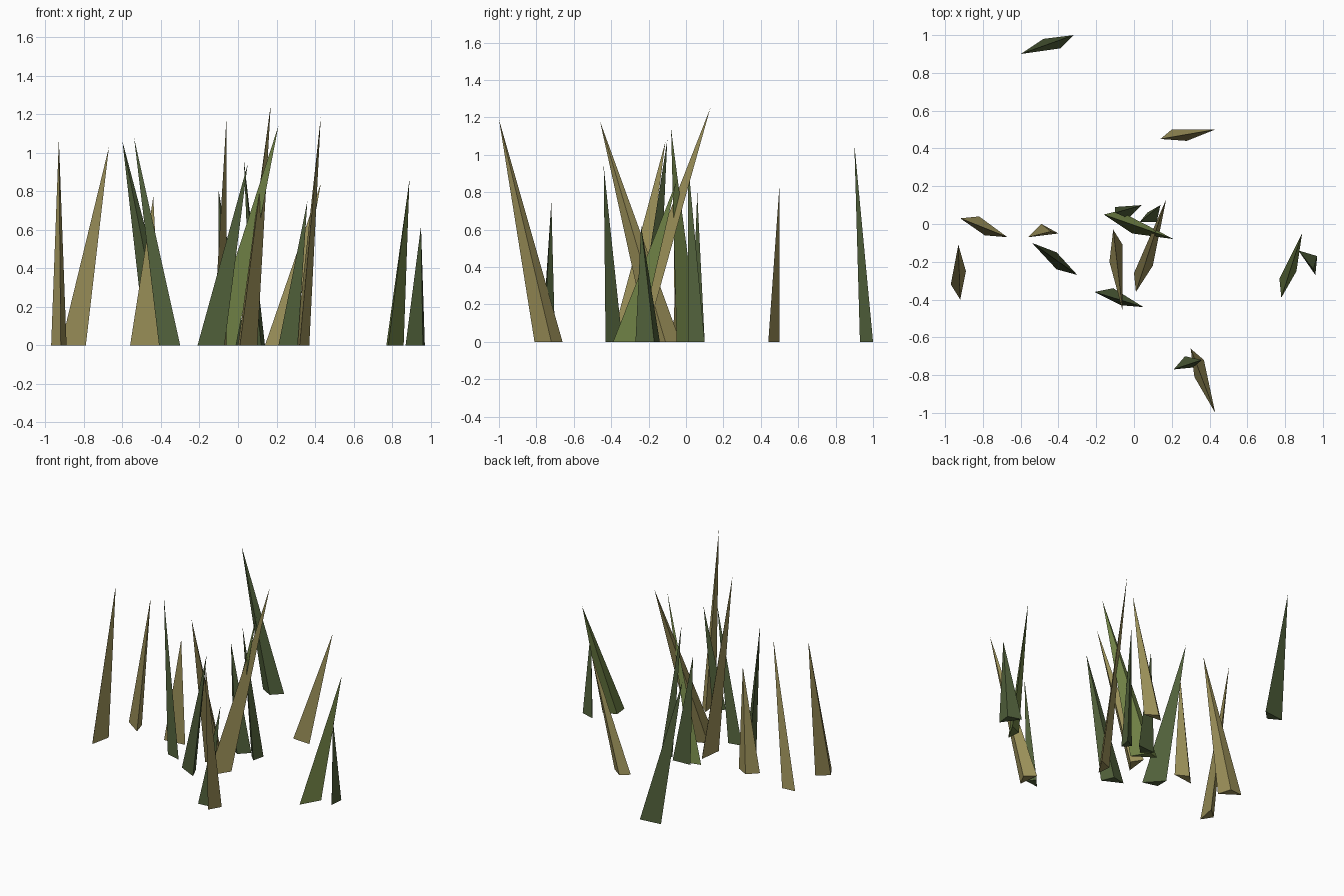
import bpy
import bmesh
from mathutils import Vector

default_cube = bpy.data.objects.get("Cube")
if default_cube:
    bpy.data.objects.remove(default_cube, do_unlink=True)


def make_material(name, colour):
    material = bpy.data.materials.new(name)
    material.use_nodes = True
    material.diffuse_color = (*colour, 1)
    shader = material.node_tree.nodes["Principled BSDF"]
    shader.inputs["Base Color"].default_value = (*colour, 1)
    shader.inputs["Roughness"].default_value = 0.9
    return material


straw = make_material("dry straw", (0.33, 0.28, 0.1))
green = make_material("grass green", (0.16, 0.22, 0.06))
dark_green = make_material("dark grass green", (0.08, 0.115, 0.042))


def blade(name, material, tip, *foot):
    """A three-sided spike rising from a triangular foot to a sharp tip."""
    bm = bmesh.new()
    ring = [bm.verts.new(Vector((x, y, 0))) for x, y in foot]
    top = bm.verts.new(Vector(tip))
    bm.faces.new(ring)
    for i, corner in enumerate(ring):
        bm.faces.new((corner, ring[i - 1], top))
    bmesh.ops.recalc_face_normals(bm, faces=bm.faces)
    mesh = bpy.data.meshes.new(name)
    bm.to_mesh(mesh)
    bm.free()
    mesh.materials.append(material)
    bpy.context.collection.objects.link(bpy.data.objects.new(name, mesh))


# Dry blades on the left side of the picture plane
blade("dry_blade_outer", straw, (-.67, -.07, 1.03), (-.92, .03), (-.82, .04), (-.79, -.06))
blade("dry_blade_edge", straw, (-.93, -.11, 1.07), (-.89, -.25), (-.92, -.4), (-.97, -.32))
blade("dry_blade_short", straw, (-.44, -.04, .77), (-.56, -.07), (-.49, 0), (-.4, -.05))

# Dry blades at the back, the front and the middle
blade("dry_blade_back", straw, (.43, .5, .84), (.14, .45), (.2, .5), (.28, .44))
blade("dry_blade_front", straw, (.43, -1, 1.19), (.3, -.66), (.37, -.72), (.32, -.81))
blade("dry_blade_tall", straw, (.17, .13, 1.25), (0, -.26), (.01, -.36), (.1, -.22))
blade("dry_blade_middle", straw, (-.06, -.46, 1.18), (-.11, -.03), (-.06, -.11), (-.13, -.2))

# Fresh green blades
blade("green_blade_middle", green, (.21, -.08, 1.14), (-.16, .05), (-.08, .07), (-.01, -.05))
blade("green_blade_side", green, (.89, -.05, .86), (.77, -.29), (.78, -.39), (.86, -.25))

# Dark green blades around the patch
blade("dark_blade_back", dark_green, (-.6, .9, 1.06), (-.48, .98), (-.32, 1), (-.39, .93))
blade("dark_blade_left", dark_green, (-.54, -.1, 1.08), (-.41, -.15), (-.3, -.27), (-.41, -.24))
blade("dark_blade_side", dark_green, (.95, -.24, .62), (.87, -.14), (.97, -.17), (.96, -.27))
blade("dark_blade_front", dark_green, (.36, -.72, .75), (.21, -.77), (.27, -.7), (.31, -.76))

# Dark green blades in the central tuft
blade("dark_blade_wide", dark_green, (.05, -.44, .94), (-.21, -.36), (-.11, -.34), (-.07, -.43))
blade("dark_blade_inner", dark_green, (-.1, .06, .8), (.04, .1), (-.03, .03), (-.1, .09))
blade("dark_blade_thin", dark_green, (.03, .01, .97), (.14, .1), (.12, .01), (.07, .06))
